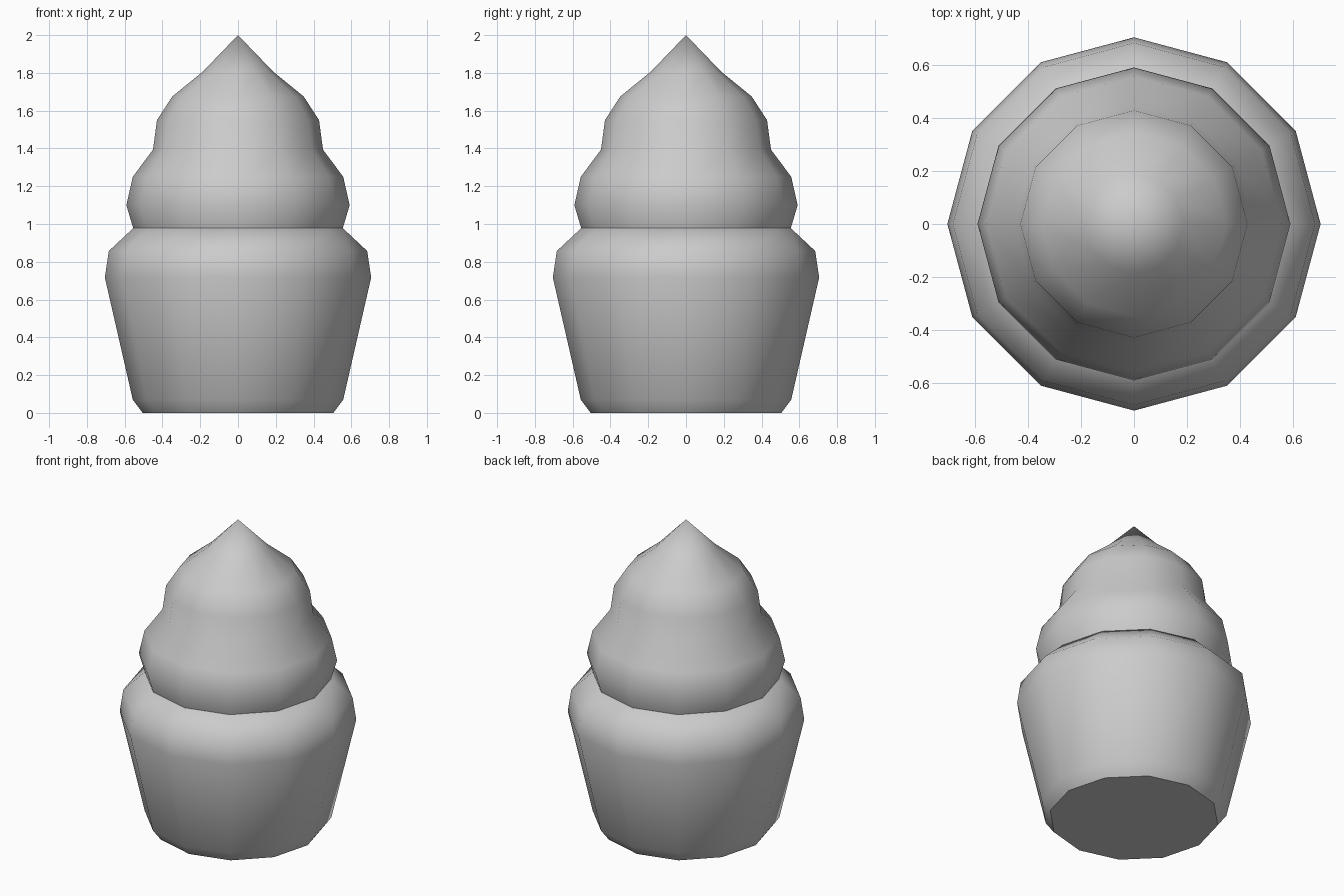
import bpy
import math

SIDES = 12

cube = bpy.data.objects.get("Cube")
if cube:
    bpy.data.objects.remove(cube, do_unlink=True)

# Single plain grey for the whole treat
grey = bpy.data.materials.new("plain_grey")
grey.use_nodes = True
grey.diffuse_color = (0.6, 0.6, 0.6, 1)
shader = grey.node_tree.nodes["Principled BSDF"]
shader.inputs["Base Color"].default_value = grey.diffuse_color
shader.inputs["Roughness"].default_value = 0.8


def lathe(name, profile, apex=None):
    """Revolve (radius, height) rings; cap the open ends, or close on an apex."""
    verts = []
    for radius, z in profile:
        for i in range(SIDES):
            a = math.tau * i / SIDES
            verts.append((radius * math.cos(a), radius * math.sin(a), z))
    faces = [tuple(reversed(range(SIDES)))]
    for r in range(len(profile) - 1):
        low, high = r * SIDES, (r + 1) * SIDES
        for i in range(SIDES):
            j = (i + 1) % SIDES
            faces.append((low + i, low + j, high + j, high + i))
    last = (len(profile) - 1) * SIDES
    if apex is None:
        faces.append(tuple(range(last, last + SIDES)))
    else:
        verts.append((0, 0, apex))
        tip = len(verts) - 1
        for i in range(SIDES):
            faces.append((last + i, last + (i + 1) % SIDES, tip))
    mesh = bpy.data.meshes.new(name)
    mesh.from_pydata(verts, [], faces)
    mesh.materials.append(grey)
    obj = bpy.data.objects.new(name, mesh)
    bpy.context.collection.objects.link(obj)
    bpy.ops.object.select_all(action="DESELECT")
    obj.select_set(True)
    bpy.context.view_layer.objects.active = obj
    bpy.ops.object.shade_smooth_by_angle(angle=math.radians(50))
    return obj


# Tapered cup with a rounded shoulder
lathe("cup", [(0.505, 0), (0.557, 0.07), (0.705, 0.717),
              (0.684, 0.857), (0.555, 0.978)])

# Two bulging tiers of topping drawn up to a point
lathe("topping", [(0.555, 0.978), (0.591, 1.1), (0.557, 1.25), (0.45, 1.394),
                  (0.429, 1.55), (0.348, 1.675), (0.187, 1.806)], apex=2)
